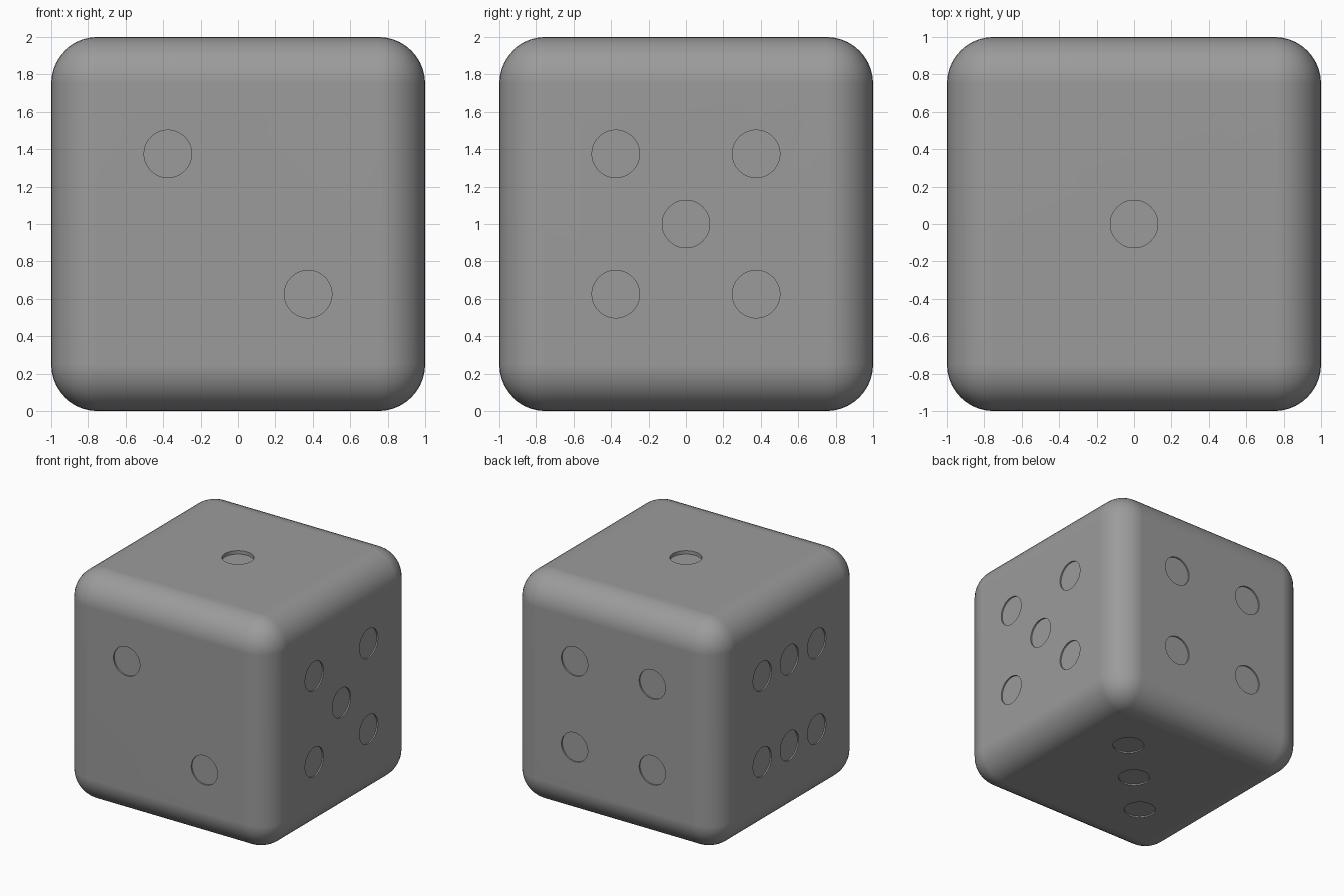
import bpy, bmesh
from mathutils import Vector, Matrix

if "Cube" in bpy.data.objects:
    bpy.data.objects.remove(bpy.data.objects["Cube"])

P = 0.375          # pip spacing
R = 0.127          # pip radius
CENTRE = Vector((0, 0, 1))

# Rounded cube body
bm = bmesh.new()
bmesh.ops.create_cube(bm, size=2, matrix=Matrix.Translation(CENTRE))
bmesh.ops.bevel(bm, geom=bm.edges[:], offset=0.25, segments=10, profile=0.5,
                affect='EDGES', clamp_overlap=True)
mesh = bpy.data.meshes.new("die_body")
bm.to_mesh(mesh)
bm.free()
body = bpy.data.objects.new("die_body", mesh)
bpy.context.collection.objects.link(body)

# Pip layout: face normal, depth, pip offsets from the face centre
corners = [(a, b) for a in (-P, P) for b in (-P, P)]
faces = [
    ((0, 0, 1), 0.03, [(0, 0, 0)]),
    ((0, -1, 0), 0.012, [(-P, 0, P), (P, 0, -P)]),
    ((0, 0, -1), 0.012, [(k * P, k * P, 0) for k in (-1, 0, 1)]),
    ((0, 1, 0), 0.012, [(a, 0, b) for a, b in corners]),
    ((1, 0, 0), 0.012, [(0, a, b) for a, b in corners] + [(0, 0, 0)]),
    ((-1, 0, 0), 0.012, [(0, a, b) for a in (-P, 0, P) for b in (-P, P)]),
]

# One cutter mesh holding a short cylinder for every pip
bm = bmesh.new()
for normal, depth, spots in faces:
    n = Vector(normal)
    turn = n.to_track_quat('Z', 'Y').to_matrix().to_4x4()
    for spot in spots:
        middle = CENTRE + n * (1.1 - depth) + Vector(spot)
        bmesh.ops.create_cone(bm, cap_ends=True, segments=64, radius1=R, radius2=R,
                              depth=0.2, matrix=Matrix.Translation(middle) @ turn)
cut_mesh = bpy.data.meshes.new("pip_cutter")
bm.to_mesh(cut_mesh)
bm.free()
cutter = bpy.data.objects.new("pip_cutter", cut_mesh)
cutter.hide_render = True
bpy.context.collection.objects.link(cutter)

# Carve the pips, then smooth with flat faces kept flat
cut = body.modifiers.new("pips", 'BOOLEAN')
cut.operation = 'DIFFERENCE'
cut.solver = 'EXACT'
cut.object = cutter
bpy.context.view_layer.objects.active = body
body.select_set(True)
bpy.ops.object.modifier_apply(modifier=cut.name)
bpy.data.objects.remove(cutter)
bpy.ops.object.shade_smooth_by_angle()
weighted = body.modifiers.new("flat_faces", 'WEIGHTED_NORMAL')
weighted.keep_sharp = True

# Darker grey finish
grey = bpy.data.materials.new("dark_grey")
grey.diffuse_color = (0.33, 0.33, 0.33, 1)
grey.use_nodes = True
grey.node_tree.nodes["Principled BSDF"].inputs["Base Color"].default_value = grey.diffuse_color
body.data.materials.clear()
body.data.materials.append(grey)
